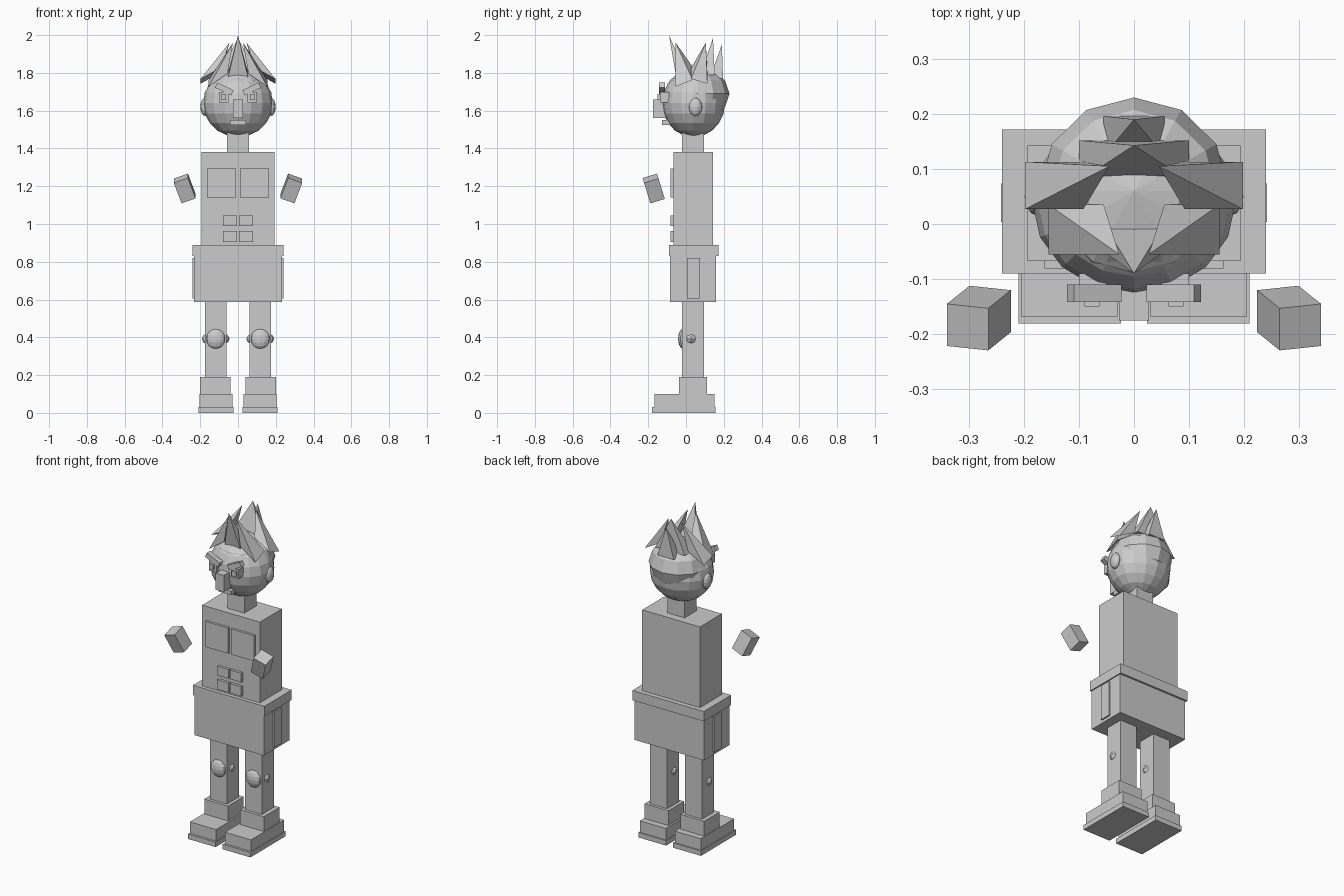
import bpy, bmesh
from math import radians
from mathutils import Matrix, Vector

old = bpy.data.objects.get("Cube")
if old:
    bpy.data.objects.remove(old, do_unlink=True)

grey = bpy.data.materials.new("plain grey")
grey.use_nodes = True
grey.diffuse_color = (0.6, 0.6, 0.6, 1)
grey.node_tree.nodes["Principled BSDF"].inputs["Base Color"].default_value = (0.6, 0.6, 0.6, 1)


def finish(name, bm):
    bmesh.ops.recalc_face_normals(bm, faces=bm.faces)
    mesh = bpy.data.meshes.new(name)
    bm.to_mesh(mesh)
    bm.free()
    mesh.materials.append(grey)
    obj = bpy.data.objects.new(name, mesh)
    bpy.context.collection.objects.link(obj)
    return obj


def box(name, xs, ys, zs, rot=Matrix()):
    """Box from its x, y and z ranges, turned about its own centre."""
    ranges = (xs, ys, zs)
    centre = Vector([(a + b) / 2 for a, b in ranges])
    size = Vector([b - a for a, b in ranges])
    bm = bmesh.new()
    bmesh.ops.create_cube(bm, size=1, matrix=Matrix.Translation(centre) @ rot @ Matrix.Diagonal(size).to_4x4())
    return finish(name, bm)


def ball(name, centre, radii, segments=12, rings=8):
    bm = bmesh.new()
    bmesh.ops.create_uvsphere(bm, u_segments=segments, v_segments=rings, radius=1,
                              matrix=Matrix.Translation(centre) @ Matrix.Diagonal(Vector(radii)).to_4x4())
    return finish(name, bm)


def spike(name, tip, base, half, slope=0, tilt=0):
    """Four-sided hair spike; the base drops outward by slope and backward by tilt."""
    bm = bmesh.new()
    bm.verts.new(tip)
    for i in (-1, 1):
        for j in (-1, 1):
            dx, dy = i * half[0], j * half[1]
            bm.verts.new((base[0] + dx, base[1] + dy, base[2] - slope * dx - tilt * dy))
    bmesh.ops.convex_hull(bm, input=bm.verts)
    return finish(name, bm)


def both(obj):
    """Make a mirrored copy of a left part for the right side."""
    bm = bmesh.new()
    bm.from_mesh(obj.data)
    bmesh.ops.scale(bm, vec=(-1, 1, 1), verts=bm.verts)
    finish("right_" + obj.name, bm)
    obj.name = "left_" + obj.name


# Trunk
box("torso", (-.194, .194), (-.067, .143), (.88, 1.38))
box("neck", (-.057, .057), (-.02, .095), (1.37, 1.5))
box("belt", (-.24, .24), (-.09, .172), (.83, .89))
box("hips", (-.233, .233), (-.084, .16), (.587, .835))
both(box("hip_panel", (.22, .242), (.004, .074), (.605, .82)))
both(box("chest_panel", (.01, .163), (-.081, -.06), (1.14, 1.295)))
for name, low, high in (("upper_pouch", .99, 1.045), ("lower_pouch", .905, .963)):
    both(box(name, (.005, .079), (-.083, -.06), (low, high)))

# Legs and boots
both(box("leg", (.06, .175), (-.02, .095), (.18, .59)))
both(ball("knee_cap", (.118, -.015, .392), (.053, .027, .053)))
both(ball("knee_joint", (.118, .027, .392), (.073, .04, .04)))
both(box("ankle", (.04, .2), (-.038, .112), (.09, .19)))
both(box("foot", (.03, .205), (-.168, .15), (.02, .1)))
both(box("sole", (.024, .21), (-.181, .157), (0, .03)))

# Small floating forearms
arm_turn = Matrix.Rotation(radians(17), 4, "X") @ Matrix.Rotation(radians(20), 4, "Y")
both(box("forearm", (.242, .322), (-.211, -.131), (1.128, 1.248), arm_turn))

# Head and face
ball("head", (0, .04, 1.64), (.185, .167, .18), 16, 10)
both(ball("ear", (.175, .05, 1.62), (.024, .035, .048)))
box("nose", (-.027, .027), (-.175, -.1), (1.56, 1.66))
box("mouth", (-.042, .042), (-.126, -.08), (1.525, 1.55))
both(box("eye", (.05, .1), (-.137, -.09), (1.643, 1.7)))
both(box("pupil", (.063, .09), (-.15, -.13), (1.657, 1.687)))
both(box("eyebrow", (.025, .12), (-.142, -.11), (1.7, 1.73), Matrix.Rotation(radians(-25), 4, "Y")))

# Hair cap and spikes
ball("hair_cap", (0, .06, 1.69), (.173, .17, .14), 12, 6)
spike("front_spike", (0, -.09, 2.0), (0, -.025, 1.78), (.055, .025), tilt=-.5)
both(spike("front_side_spike", (.027, -.055, 1.96), (.105, -.01, 1.78), (.05, .045), slope=.7, tilt=-.4))
both(spike("back_side_spike", (.045, .105, 1.96), (.145, .07, 1.785), (.053, .043), slope=.55, tilt=.3))
spike("crown_spike", (0, .143, 1.985), (0, .115, 1.79), (.1, .037))
spike("back_spike", (0, .19, 1.95), (0, .16, 1.77), (.055, .036))
